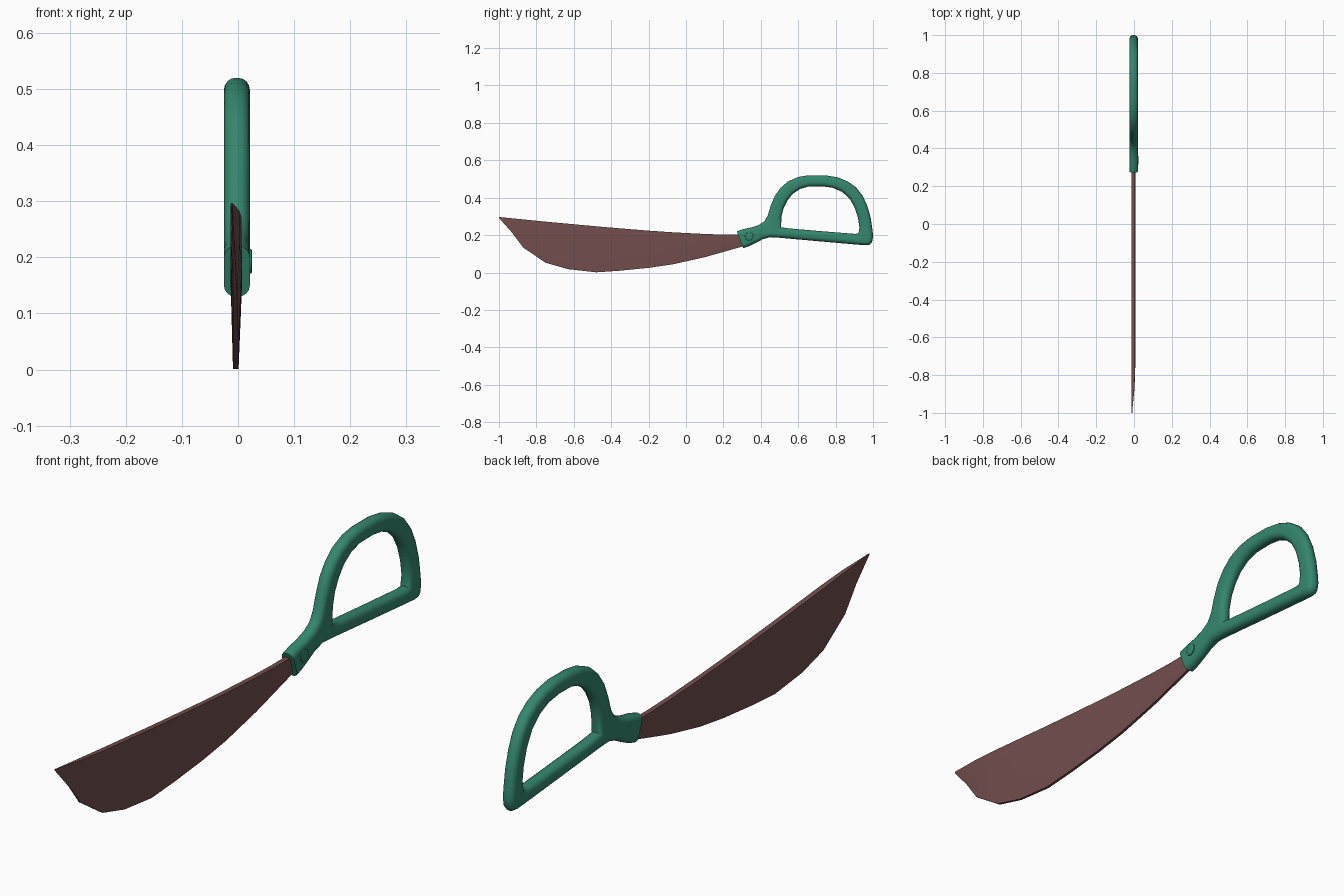
import bpy, bmesh, math
from mathutils import Vector

if "Cube" in bpy.data.objects:
    bpy.data.objects.remove(bpy.data.objects["Cube"])


def material(name, rgb):
    m = bpy.data.materials.new(name)
    m.diffuse_color = (*rgb, 1)
    m.use_nodes = True
    m.node_tree.nodes["Principled BSDF"].inputs["Base Color"].default_value = m.diffuse_color
    return m


BROWN = material("dull brown", (0.17, 0.076, 0.074))
GREEN = material("green", (0.034, 0.242, 0.156))


def finish(name, bm, mat, angle):
    bmesh.ops.recalc_face_normals(bm, faces=bm.faces[:])
    me = bpy.data.meshes.new(name)
    bm.to_mesh(me)
    bm.free()
    me.materials.clear()
    me.materials.append(mat)
    for p in me.polygons:
        p.material_index = 0
    ob = bpy.data.objects.new(name, me)
    bpy.context.collection.objects.link(ob)
    bpy.ops.object.select_all(action='DESELECT')
    ob.select_set(True)
    bpy.context.view_layer.objects.active = ob
    bpy.ops.object.shade_smooth_by_angle(angle=math.radians(angle))
    return ob


# Blade: cross-sections (y, spine z, edge z) joined along its length
stations = [(-1.0, .297, .292), (-.93, .290, .213), (-.87, .284, .133), (-.75, .272, .052),
            (-.63, .261, .018), (-.48, .247, .001), (-.35, .236, .010), (-.2, .224, .025),
            (-.07, .215, .044), (.1, .206, .082), (.2, .203, .110), (.34, .203, .150)]
bm = bmesh.new()
rings = []
for y, top, low in stations:
    k = min(1, (y + 1) / .17)          # right face runs in to the left at the tip
    mid = low + (top - low) * .6
    left = [(-.012, top), (-.013, mid), (-.009, low)]
    right = [(.001, low), (.007, mid), (.006, top)]
    right = [(-.0105 + (x + .0105) * k, z) for x, z in right]
    rings.append([bm.verts.new((x, y, z)) for x, z in left + right])
for a, b in zip(rings, rings[1:]):
    for i in range(6):
        j = (i + 1) % 6
        bm.faces.new((a[i], a[j], b[j], b[i]))
bm.faces.new(rings[0])
bm.faces.new(rings[-1])
finish("blade", bm, BROWN, 40)

# Handle: D-shaped outline with a finger hole, rounded by a curve bevel
outer = [(.22, .203), (.27, .220), (.31, .233), (.35, .241), (.39, .255), (.42, .275), (.437, .305),
         (.452, .355), (.475, .41), (.505, .452), (.545, .487), (.60, .511), (.655, .520),
         (.745, .520), (.81, .509), (.865, .487), (.91, .455), (.945, .41), (.97, .355),
         (.988, .29), (.998, .22), (1.0, .19), (.995, .163), (.983, .149), (.962, .146), (.92, .149),
         (.7, .168), (.5, .186), (.45, .189), (.41, .178), (.37, .157), (.335, .140), (.30, .128),
         (.22, .105)]
inner = [(.508, .242), (.511, .30), (.522, .345), (.542, .385), (.57, .42), (.61, .447),
         (.655, .460), (.73, .461), (.785, .453), (.835, .431), (.875, .395), (.903, .345),
         (.92, .29), (.927, .24), (.922, .208), (.9, .207), (.7, .223), (.55, .236)]
cu = bpy.data.curves.new("handle_outline", 'CURVE')
cu.dimensions = '2D'
cu.fill_mode = 'BOTH'
cu.extrude = .002
cu.bevel_depth = .021
cu.bevel_resolution = 3
cu.offset = -.021
for loop in (outer, inner):
    s = cu.splines.new('POLY')
    s.points.add(len(loop) - 1)
    for p, (a, b) in zip(s.points, loop):
        p.co = (a, b, 0, 1)
    s.use_cyclic_u = True
helper = bpy.data.objects.new("handle_outline", cu)
bpy.context.collection.objects.link(helper)
bpy.context.view_layer.update()
raw = bpy.data.meshes.new_from_object(helper.evaluated_get(bpy.context.evaluated_depsgraph_get()))
bpy.data.objects.remove(helper)
bm = bmesh.new()
bm.from_mesh(raw)
bpy.data.meshes.remove(raw)
for v in bm.verts:                     # stand the outline up in the YZ plane
    v.co = Vector((v.co.z - .002, v.co.x, v.co.y))
bmesh.ops.remove_doubles(bm, verts=bm.verts[:], dist=1e-5)
# Slanted socket end where the blade enters
cut = bmesh.ops.bisect_plane(bm, geom=bm.verts[:] + bm.edges[:] + bm.faces[:], dist=1e-6,
                             plane_co=(0, .272, .219), plane_no=(0, -.93, -.35), clear_outer=True)
edges = [e for e in cut["geom_cut"] if isinstance(e, bmesh.types.BMEdge)]
bmesh.ops.holes_fill(bm, edges=edges, sides=0)
finish("handle", bm, GREEN, 50)

# Rivet on the right side of the socket
bm = bmesh.new()
bmesh.ops.create_cone(bm, cap_ends=True, segments=16, radius1=.022, radius2=.022, depth=.025)
top = [e for e in bm.edges if all(v.co.z > 0 for v in e.verts)]
bmesh.ops.bevel(bm, geom=top, offset=.003, segments=2, profile=.5, affect='EDGES')
for v in bm.verts:
    v.co = Vector((v.co.z + .0125, .338 + v.co.x, .193 + v.co.y))
finish("rivet", bm, GREEN, 40)
